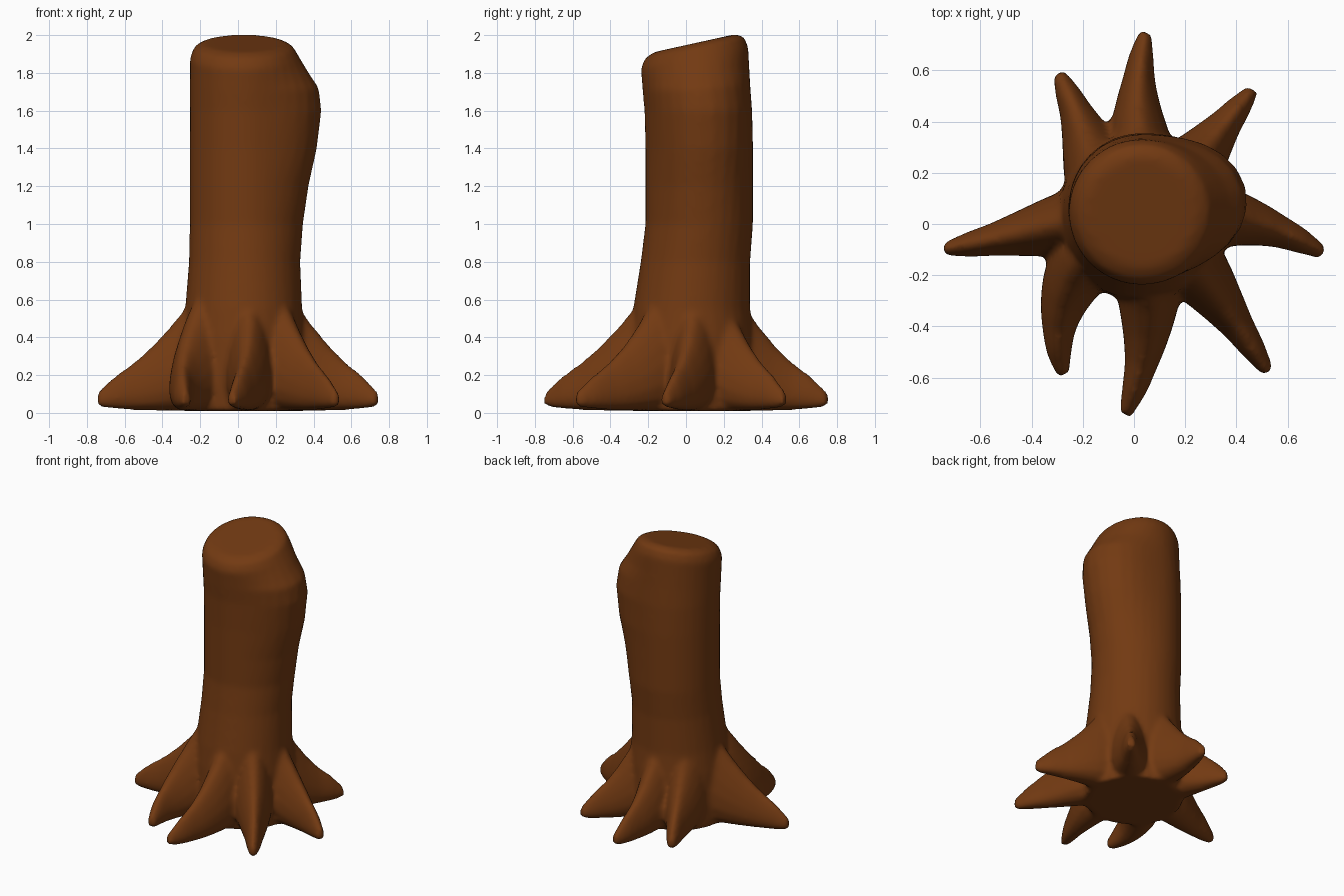
import bpy, bmesh, math
from mathutils import Vector

cube = bpy.data.objects.get("Cube")
if cube:
    bpy.data.objects.remove(cube, do_unlink=True)

bark = bpy.data.materials.new("brown_bark")
bark.use_nodes = True
COLOUR = (0.17, 0.042, 0.006, 1)
bark.diffuse_color = COLOUR
bsdf = bark.node_tree.nodes["Principled BSDF"]
bsdf.inputs["Base Color"].default_value = COLOUR
bsdf.inputs["Roughness"].default_value = 0.8

bm = bmesh.new()


def loft(rings):
    """Skin a list of point rings and cap both ends."""
    loops = [[bm.verts.new(p) for p in ring] for ring in rings]
    n = len(loops[0])
    for a, b in zip(loops, loops[1:]):
        for i in range(n):
            j = (i + 1) % n
            bm.faces.new((a[i], a[j], b[j], b[i]))
    bm.faces.new(loops[0][::-1])
    bm.faces.new(loops[-1])


def table(t, values):
    """Evenly spaced linear lookup."""
    f = t * (len(values) - 1)
    i = min(int(f), len(values) - 2)
    return values[i] + (values[i + 1] - values[i]) * (f - i)


# Trunk: height, centre x, centre y, radius, side bulge, top tilt
TRUNK = [
    (0.01, 0.03, 0.03, 0.32, 0, 0), (0.20, 0.03, 0.03, 0.33, 0, 0),
    (0.40, 0.03, 0.03, 0.325, 0, 0), (0.55, 0.03, 0.03, 0.31, 0, 0),
    (0.80, 0.03, 0.05, 0.29, 0.01, 0), (1.00, 0.03, 0.07, 0.285, 0.03, 0),
    (1.20, 0.03, 0.07, 0.285, 0.06, 0), (1.40, 0.03, 0.07, 0.285, 0.105, 0),
    (1.60, 0.03, 0.065, 0.285, 0.13, 0), (1.72, 0.03, 0.055, 0.285, 0.115, 0.05),
    (1.80, 0.03, 0.05, 0.285, 0.06, 0.1), (1.88, 0.03, 0.045, 0.285, 0.01, 0.2),
    (1.935, 0.03, 0.045, 0.262, 0, 0.22), (1.957, 0.03, 0.045, 0.215, 0, 0.22),
]
SIDES = 32
rings = []
for z, cx, cy, radius, bulge, tilt in TRUNK:
    ring = []
    for i in range(SIDES):
        a = math.tau * i / SIDES
        r = radius + bulge * max(0, math.cos(a - 0.12)) ** 3
        y = r * math.sin(a)
        ring.append((cx + r * math.cos(a), cy + y, z + tilt * y))
    rings.append(ring)
loft(rings)

# Roots: start, middle and tip in plan, each swept along a bent path
ROOTS = [
    ((-0.14, 0.03), (-0.45, -0.04), (-0.745, -0.10)),
    ((-0.15, -0.08), (-0.28, -0.33), (-0.275, -0.59)),
    ((0.05, -0.13), (0.045, -0.45), (-0.035, -0.745)),
    ((0.18, -0.10), (0.35, -0.32), (0.525, -0.58)),
    ((0.20, 0.04), (0.48, 0.0), (0.74, -0.115)),
    ((0.17, 0.15), (0.31, 0.33), (0.465, 0.525)),
    ((0.04, 0.20), (0.015, 0.47), (0.045, 0.75)),
    ((-0.13, 0.17), (-0.20, 0.37), (-0.295, 0.59)),
]
HEIGHTS = (0.70, 0.60, 0.47, 0.36, 0.27, 0.20, 0.11)
WIDTHS = (0.14, 0.135, 0.115, 0.09, 0.066, 0.05, 0.026)
STEPS, ROUND = 12, 16
for start, middle, tip in ROOTS:
    p0, p2 = Vector(start), Vector(tip)
    p1 = Vector(middle) * 2 - (p0 + p2) / 2
    rings = []
    for k in range(STEPS + 1):
        t = k / STEPS
        c = p0 * (1 - t) ** 2 + p1 * 2 * t * (1 - t) + p2 * t * t
        d = ((p1 - p0) * (1 - t) + (p2 - p1) * t).normalized()
        height, width = table(t, HEIGHTS), table(t, WIDTHS)
        bottom = 0.01 + 0.025 * t ** 4
        ring = []
        for i in range(ROUND):
            a = math.tau * i / ROUND
            up = (math.sin(a) + 1) / 2
            w = width * math.cos(a) * (1.2 - 0.5 * up)
            ring.append((c.x - d.y * w, c.y + d.x * w,
                         bottom + (height - bottom) * up ** 1.15))
        rings.append(ring)
    loft(rings)

bmesh.ops.recalc_face_normals(bm, faces=bm.faces)
mesh = bpy.data.meshes.new("tree_stump")
bm.to_mesh(mesh)
bm.free()
mesh.materials.append(bark)
stump = bpy.data.objects.new("tree_stump", mesh)
bpy.context.collection.objects.link(stump)

# Fuse trunk and roots into one soft skin
fuse = stump.modifiers.new("fuse", "REMESH")
fuse.mode = "VOXEL"
fuse.voxel_size = 0.016
fuse.use_smooth_shade = True
soften = stump.modifiers.new("soften", "SMOOTH")
soften.factor = 0.5
soften.iterations = 8
